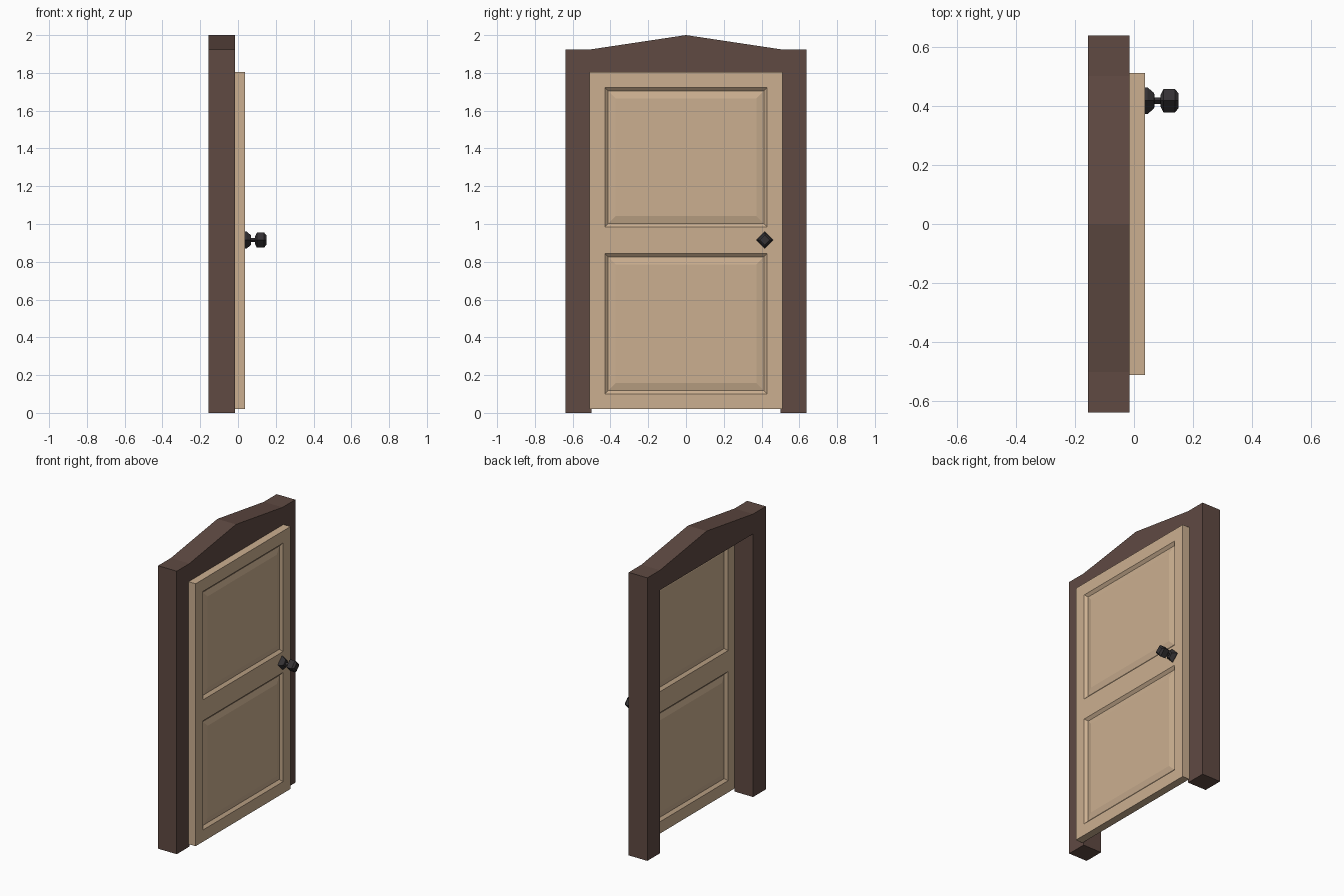
import bpy, bmesh
from math import cos, sin, pi
from mathutils import Vector

if "Cube" in bpy.data.objects:
    bpy.data.objects.remove(bpy.data.objects["Cube"])


def material(name, rgb):
    m = bpy.data.materials.new(name)
    m.diffuse_color = (*rgb, 1)
    m.use_nodes = True
    m.node_tree.nodes["Principled BSDF"].inputs["Base Color"].default_value = m.diffuse_color
    return m


def finish(bm, name, mat):
    bmesh.ops.recalc_face_normals(bm, faces=bm.faces)
    me = bpy.data.meshes.new(name)
    bm.to_mesh(me)
    bm.free()
    me.materials.append(mat)
    ob = bpy.data.objects.new(name, me)
    bpy.context.collection.objects.link(ob)
    return ob


dark_wood = material("dark_wood", (0.115, 0.068, 0.055))
light_wood = material("light_wood", (0.60, 0.43, 0.28))
iron = material("iron", (0.035, 0.032, 0.035))

# Door frame: arch-like profile with a shallow peak, extruded along x
half = [(0.5, 1.79), (0.5, 0), (0.637, 0), (0.637, 1.925), (0.5, 1.925)]
outline = half + [(0, 2.0)] + [(-y, z) for y, z in reversed(half)]
bm = bmesh.new()
face = bm.faces.new([bm.verts.new((-0.155, y, z)) for y, z in outline])
ext = bmesh.ops.extrude_face_region(bm, geom=[face], use_keep_orig=True)
bmesh.ops.translate(bm, vec=(0.14, 0, 0),
                    verts=[g for g in ext["geom"] if isinstance(g, bmesh.types.BMVert)])
finish(bm, "door_frame", dark_wood)

# Door leaf: slab cut into stiles and rails, raised panels on both sides
panels = [(0.10, 0.843), (0.985, 1.723)]
panel_half = 0.43
bm = bmesh.new()
bmesh.ops.create_cube(bm, size=1)
bmesh.ops.scale(bm, vec=(0.053, 1.02, 1.785), verts=bm.verts)
bmesh.ops.translate(bm, vec=(0.0115, 0, 0.9125), verts=bm.verts)
cuts = [((0, s * panel_half, 0), (0, 1, 0)) for s in (-1, 1)]
cuts += [((0, 0, z), (0, 0, 1)) for p in panels for z in p]
for co, no in cuts:
    bmesh.ops.bisect_plane(bm, geom=bm.verts[:] + bm.edges[:] + bm.faces[:],
                           plane_co=co, plane_no=no)
bm.normal_update()


def is_panel(f):
    c = f.calc_center_median()
    return (abs(f.normal.x) > 0.9 and abs(c.y) < panel_half
            and any(a < c.z < b for a, b in panels))


panel_faces = [f for f in bm.faces if is_panel(f)]
for width, depth in ((0.018, -0.016), (0.04, 0.010)):
    bmesh.ops.inset_individual(bm, faces=panel_faces, thickness=width, depth=depth,
                               use_even_offset=True)
finish(bm, "door_leaf", light_wood)

# Door knob: four-sided lathe along x (rosette, stem, faceted knob)
profile = [(0.038, 0.045), (0.046, 0.045), (0.068, 0.026), (0.070, 0.011),
           (0.089, 0.011), (0.090, 0.020), (0.100, 0.040), (0.138, 0.040),
           (0.150, 0.026)]
centre = Vector((0, 0.417, 0.915))
bm = bmesh.new()
rings = [[bm.verts.new(centre + Vector((x, r * cos(i * pi / 2), r * sin(i * pi / 2))))
          for i in range(4)] for x, r in profile]
for a, b in zip(rings, rings[1:]):
    for i in range(4):
        j = (i + 1) % 4
        bm.faces.new((a[i], a[j], b[j], b[i]))
bm.faces.new(rings[0])
bm.faces.new(rings[-1])
finish(bm, "door_knob", iron)
